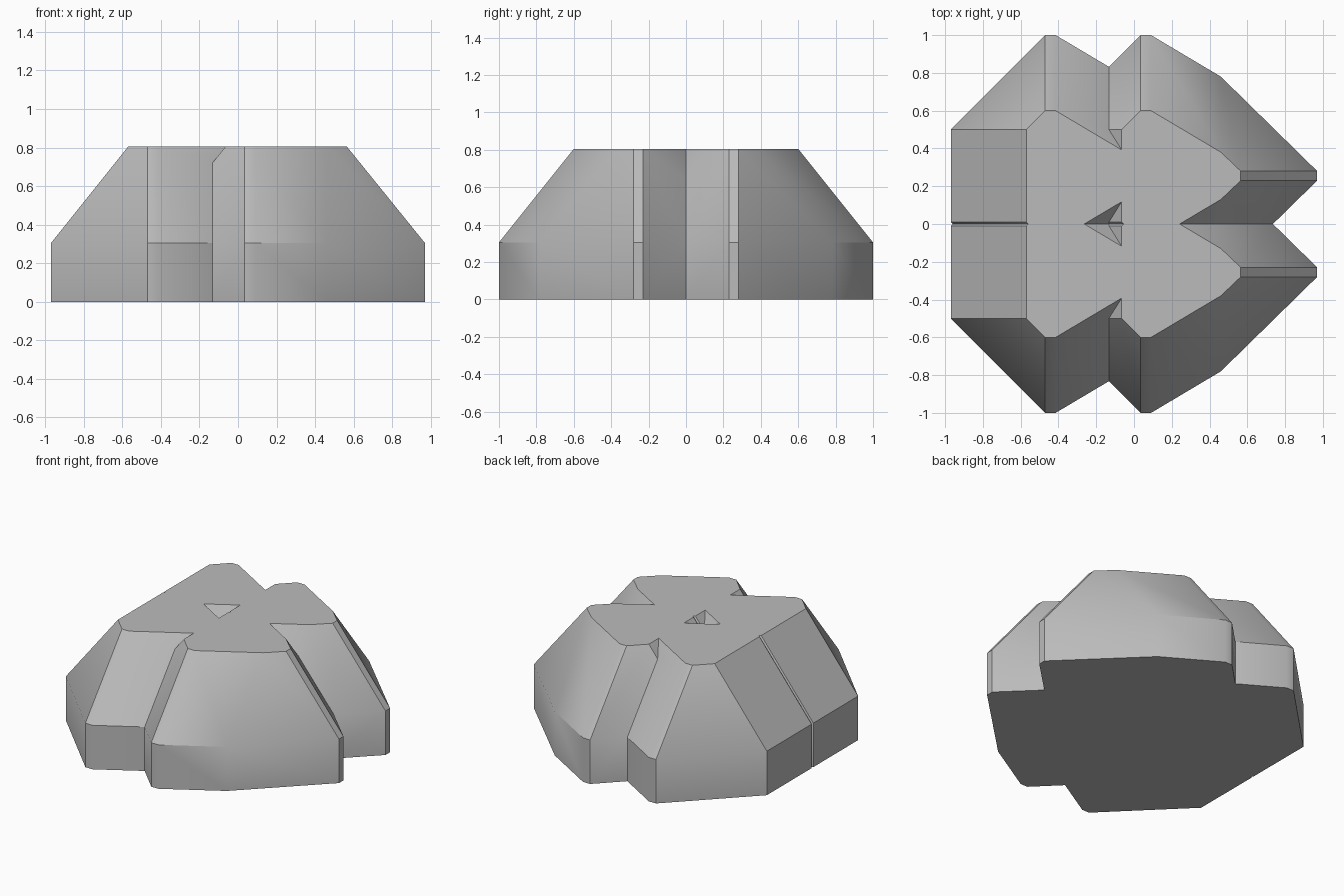
import bpy
import bmesh
import math

if "Cube" in bpy.data.objects:
    bpy.data.objects.remove(bpy.data.objects["Cube"], do_unlink=True)

RIM_Z, TOP_Z = 0.305, 0.805
LOBE_Y = 0.255       # sideways centre of each lobe
REAR_SHIFT = -0.505  # step from the pointed pair to the other pair

# Half outlines of one lobe: x, distance from its own centre line
BASE = [(-0.465, 0.245), (0.035, 0.745), (0.09, 0.745), (0.46, 0.525), (0.97, 0.025)]
TOP = [(-0.065, 0.245), (0.035, 0.345), (0.09, 0.345), (0.46, 0.125), (0.565, 0.025)]

grey = bpy.data.materials.new("plain grey")
grey.use_nodes = True
colour = (0.5, 0.5, 0.5, 1.0)
grey.diffuse_color = colour
grey.node_tree.nodes["Principled BSDF"].inputs["Base Color"].default_value = colour


def make_lobe(name, shift, side):
    """Straight rim below, tapered shoulder above, flat top."""
    bm = bmesh.new()
    rings = []
    for half, z in ((BASE, 0), (BASE, RIM_Z), (TOP, TOP_Z)):
        loop = half + [(x, -d) for x, d in reversed(half)]
        rings.append([bm.verts.new((x + shift, side * LOBE_Y + d, z)) for x, d in loop])
    count = len(rings[0])
    for low, high in zip(rings, rings[1:]):
        for i in range(count):
            j = (i + 1) % count
            bm.faces.new((low[i], low[j], high[j], high[i]))
    bm.faces.new(rings[0])
    bm.faces.new(rings[-1])
    bmesh.ops.recalc_face_normals(bm, faces=bm.faces)
    mesh = bpy.data.meshes.new(name)
    bm.to_mesh(mesh)
    bm.free()
    mesh.materials.append(grey)
    obj = bpy.data.objects.new(name, mesh)
    bpy.context.collection.objects.link(obj)
    return obj


# Four lobes, mirrored in pairs
lobes = [make_lobe("lobed_block" if not (shift or side < 0) else "lobe_helper", shift, side)
         for shift in (0, REAR_SHIFT) for side in (1, -1)]
block, helpers = lobes[0], lobes[1:]

# Merge the lobes into one solid
for helper in helpers:
    helper.hide_render = True
    union = block.modifiers.new("merge lobe", 'BOOLEAN')
    union.operation = 'UNION'
    union.solver = 'EXACT'
    union.object = helper
bpy.context.view_layer.update()
merged = bpy.data.meshes.new_from_object(
    block.evaluated_get(bpy.context.evaluated_depsgraph_get()))
block.modifiers.clear()
block.data = merged
for helper in helpers:
    bpy.data.objects.remove(helper, do_unlink=True)

# Join the coplanar pieces of the flat top and underside
bm = bmesh.new()
bm.from_mesh(merged)
bmesh.ops.remove_doubles(bm, verts=bm.verts, dist=0.0005)
bmesh.ops.dissolve_limit(bm, angle_limit=math.radians(1), verts=bm.verts, edges=bm.edges)
bm.to_mesh(merged)
bm.free()

# Soft shading across the shallow bends only
bpy.ops.object.select_all(action='DESELECT')
block.select_set(True)
bpy.context.view_layer.objects.active = block
bpy.ops.object.shade_smooth_by_angle(angle=math.radians(31.5))
